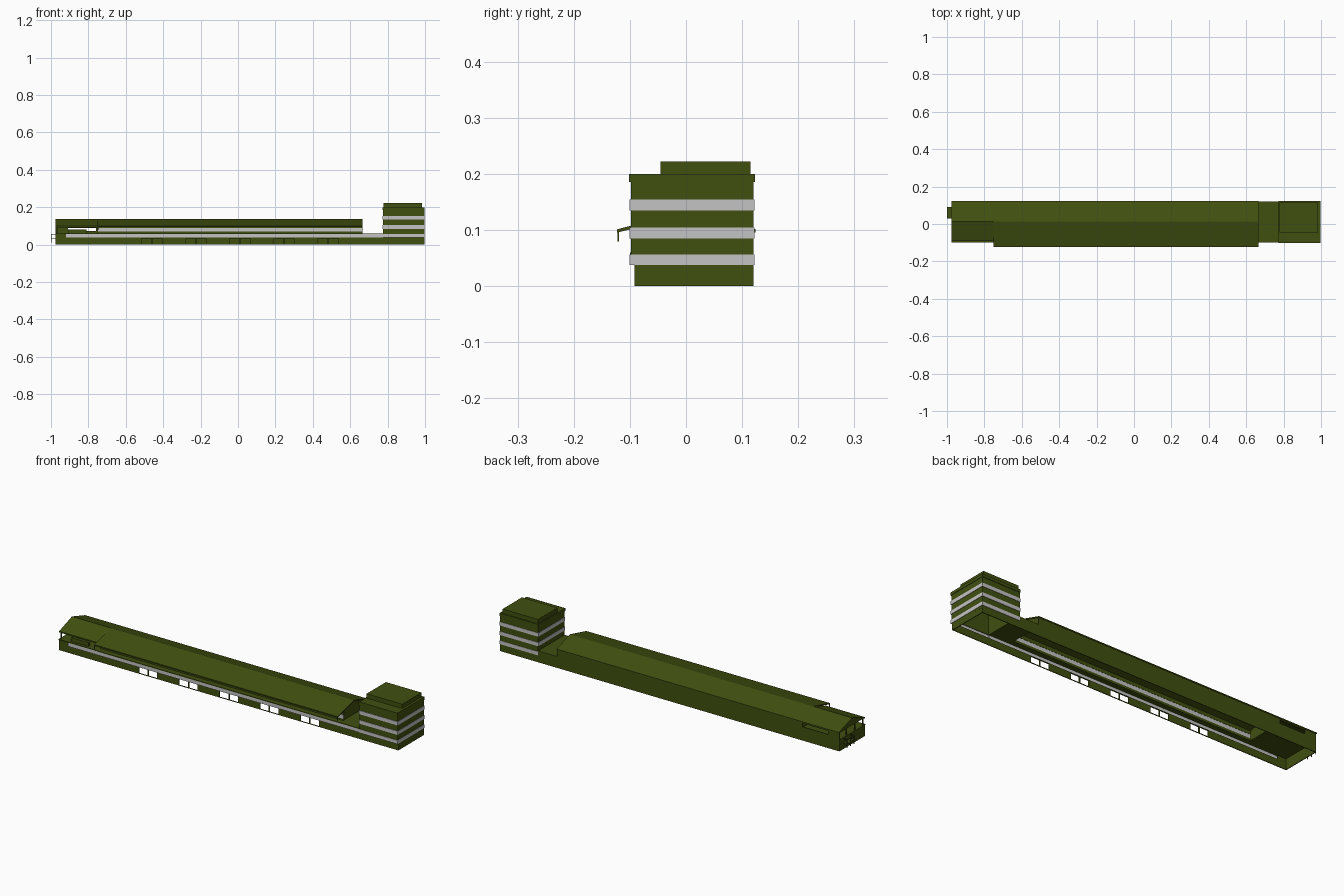
import bpy

cube = bpy.data.objects.get("Cube")
if cube:
    bpy.data.objects.remove(cube, do_unlink=True)


def material(name, rgb):
    m = bpy.data.materials.new(name)
    m.use_nodes = True
    m.diffuse_color = (*rgb, 1)
    m.node_tree.nodes["Principled BSDF"].inputs["Base Color"].default_value = (*rgb, 1)
    return m


GREEN = material("olive green", (0.052, 0.080, 0.005))
PALE = material("pale grey glazing", (0.56, 0.55, 0.56))


def prisms(name, pieces, mat):
    """Join prisms; each piece is (x0, x1, outline in the yz plane)."""
    verts, faces = [], []
    for x0, x1, outline in pieces:
        s, n = len(verts), len(outline)
        verts += [(x, y, z) for x in (x0, x1) for y, z in outline]
        faces.append([s + i for i in reversed(range(n))])
        faces.append([s + n + i for i in range(n)])
        for i in range(n):
            j = (i + 1) % n
            faces.append([s + i, s + j, s + n + j, s + n + i])
    mesh = bpy.data.meshes.new(name)
    mesh.from_pydata(verts, [], faces)
    mesh.materials.append(mat)
    obj = bpy.data.objects.new(name, mesh)
    bpy.context.collection.objects.link(obj)
    return obj


def block(x0, x1, y0, y1, z0, z1):
    return (x0, x1, [(y0, z0), (y1, z0), (y1, z1), (y0, z1)])


def ring(x0, x1, y0, y1, z0, z1, t=0.004):
    """Four thin walls around a rectangle."""
    return [block(x0, x1, y0, y0 + t, z0, z1), block(x0, x1, y1 - t, y1, z0, z1),
            block(x0, x0 + t, y0 + t, y1 - t, z0, z1),
            block(x1 - t, x1, y0 + t, y1 - t, z0, z1)]


# Main extents
END, STEP, GABLE, TOWER, RIGHT = -0.975, -0.75, 0.665, 0.775, 0.996
FRONT, BACK, T = -0.092, 0.12, 0.004
SILL, HEAD = 0.037, 0.056

# Ground floor front wall, with five pairs of open doorways
front = [block(END, RIGHT, FRONT, FRONT + T, 0, 0.003)]
start = END
for i in range(5):
    left = -0.512 + i * 0.235
    for door in (left, left + 0.056):
        front.append(block(start, door, FRONT, FRONT + T, 0.003, SILL - 0.003))
        start = door + 0.05
front.append(block(start, RIGHT, FRONT, FRONT + T, 0.003, SILL - 0.003))
front.append(block(END, RIGHT, FRONT, FRONT + T, SILL - 0.003, SILL))
prisms("front_wall", front, GREEN)
prisms("front_window_band", [block(-0.92, TOWER, -0.098, -0.094, SILL, HEAD)], PALE)
prisms("front_corner_pier", [block(END, -0.92, FRONT, FRONT + T, SILL, HEAD)], GREEN)

# Back wall, with a long opening near the open end
prisms("back_wall", [
    block(END, RIGHT, BACK - T, BACK, 0, HEAD),
    block(END, GABLE, BACK - T, BACK, HEAD, 0.072),
    block(END, -0.91, BACK - T, BACK, 0.072, 0.09),
    block(-0.76, GABLE, BACK - T, BACK, 0.072, 0.09),
    block(END, GABLE, BACK - T, BACK, 0.09, 0.099)], GREEN)
prisms("end_walls", [
    block(END, END + T, FRONT, BACK, 0, HEAD),
    block(RIGHT - T, RIGHT, FRONT, BACK, 0, SILL)], GREEN)

# Low roofs, ledge and terrace deck
prisms("low_roofs", [
    block(GABLE - 0.01, TOWER, -0.1, BACK, HEAD, HEAD + 0.004),
    block(STEP, GABLE, -0.1, -0.066, HEAD, HEAD + 0.004),
    block(END, STEP, -0.098, BACK - T, HEAD, HEAD + 0.004)], GREEN)

# Clerestory above the ledge
prisms("clerestory_wall", [
    block(STEP, GABLE, -0.072, -0.068, HEAD, 0.07),
    block(STEP, GABLE, -0.072, -0.068, 0.09, 0.11)], GREEN)
prisms("clerestory_glazing", [block(STEP, GABLE, -0.074, -0.069, 0.07, 0.09)], PALE)

# Pitched roof: wide front slope, narrower at the open end
RIDGE = (0.014, 0.136)


def slopes(x0, x1, eave_y, eave_z, t=0.006):
    ry, rz = RIDGE
    return [(x0, x1, [(eave_y, eave_z), (ry, rz), (ry, rz - t), (eave_y, eave_z - t)]),
            (x0, x1, [(ry, rz), (0.124, 0.101), (0.124, 0.095), (ry, rz - t)])]


prisms("main_roof", slopes(STEP, GABLE, -0.123, 0.101), GREEN)
prisms("end_roof", slopes(END, STEP, -0.092, 0.099), GREEN)

# Gable walls
gable = [(-0.07, 0.06), (BACK, 0.06), (BACK, 0.098), (0.014, 0.132), (-0.07, 0.11)]
upper_gable = [(-0.088, 0.095), (BACK, 0.095), (0.014, 0.132)]
prisms("gable_walls", [
    (GABLE - 0.008, GABLE - 0.004, gable),
    (STEP, STEP + T, gable),
    (END + 0.002, END + 0.006, upper_gable)], GREEN)

# Terrace posts and bench beam
posts = [block(END + 0.004, END + 0.009, y, y + 0.005, HEAD, 0.098)
         for y in (-0.085, -0.02, 0.05)]
posts.append(block(-0.91, -0.81, -0.085, -0.07, 0.06, 0.08))
prisms("terrace_posts", posts, GREEN)

# Eave brackets
prisms("eave_brackets", [block(x, x + 0.003, -0.122, -0.119, 0.079, 0.096)
                         for x in (STEP, GABLE - 0.003)], GREEN)

# End balcony with railing
balcony = [block(-1.0, END, 0.03, 0.09, 0.03, 0.034),
           block(-1.0, -0.997, 0.03, 0.09, 0.054, 0.058)]
for y in (0.03, 0.058, 0.087):
    balcony.append(block(-1.0, -0.997, y, y + 0.003, 0.012, 0.056))
for y in (0.03, 0.087):
    balcony.append(block(-1.0, END, y, y + 0.003, 0.054, 0.058))
prisms("end_balcony", balcony, GREEN)

# Tower: shell, three window bands, parapet and roof block
tower = ring(TOWER, RIGHT, -0.098, BACK, HEAD, 0.185)
tower += ring(TOWER - 0.002, RIGHT + 0.002, -0.102, BACK + 0.003, 0.185, 0.2)
tower.append(block(TOWER, RIGHT, -0.098, BACK, 0.194, 0.199))
prisms("tower_shell", tower, GREEN)
bands = []
for z in (0.085, 0.135):
    bands += ring(TOWER - 0.002, RIGHT + 0.002, -0.101, BACK + 0.002, z, z + 0.019)
bands += [block(TOWER, RIGHT + 0.002, -0.101, -0.097, SILL, HEAD),
          block(TOWER, RIGHT + 0.002, BACK - 0.002, BACK + 0.002, SILL, HEAD),
          block(RIGHT - 0.002, RIGHT + 0.002, -0.097, BACK, SILL, HEAD)]
prisms("tower_window_bands", bands, PALE)
prisms("tower_roof_block", [block(0.779, 0.985, -0.045, 0.115, 0.198, 0.222)], GREEN)

# Small vents on the tower end
prisms("tower_vents", [block(RIGHT, RIGHT + 0.001, y, y + 0.014, 0.025, 0.032)
                       for y in (0.07, 0.097)], GREEN)
